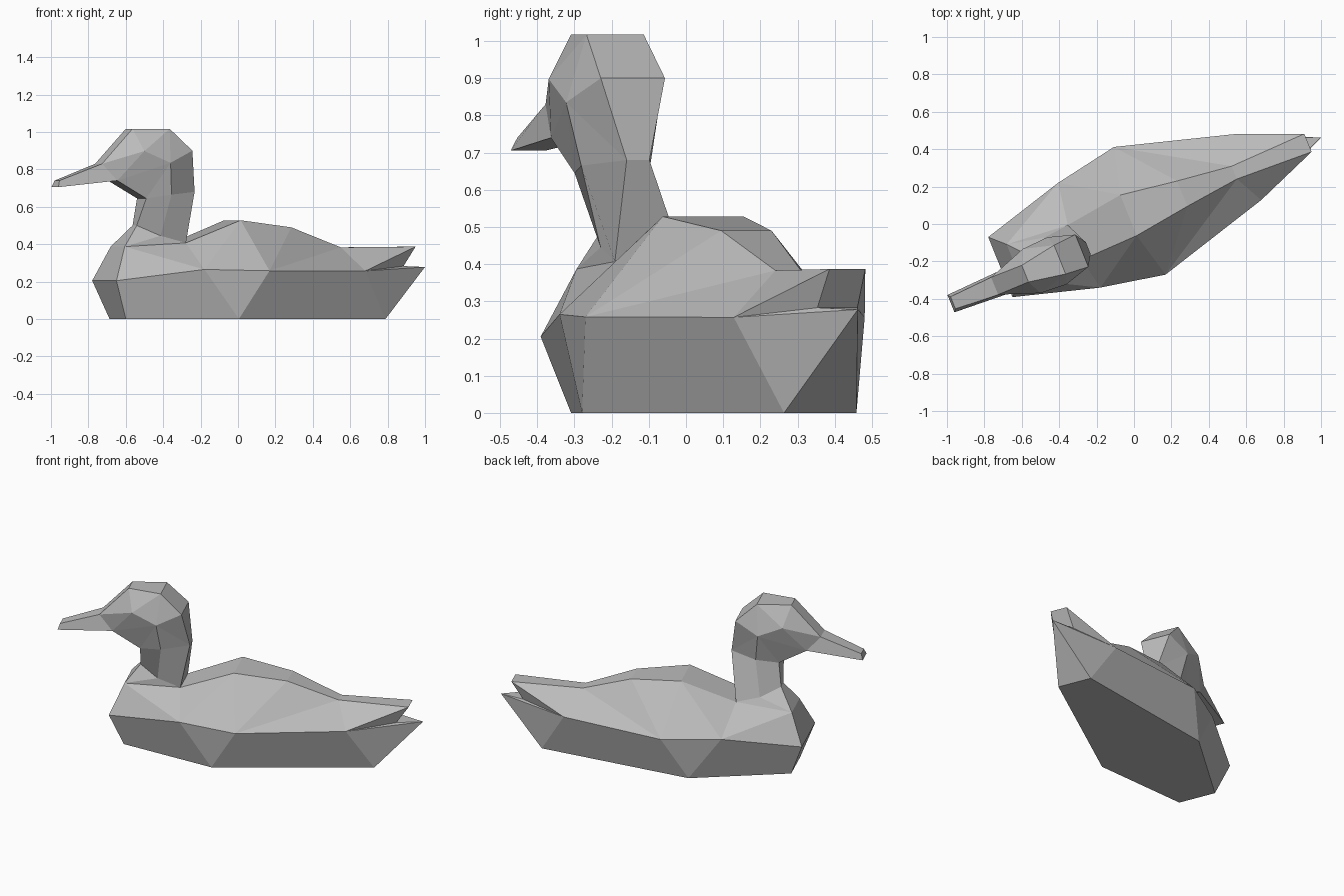
import bpy, bmesh, math
from mathutils import Matrix

cube = bpy.data.objects.get("Cube")
if cube:
    bpy.data.objects.remove(cube)

grey = bpy.data.materials.new("plain grey")
grey.use_nodes = True
COLOUR = (0.5, 0.5, 0.5, 1)
grey.diffuse_color = COLOUR
grey.node_tree.nodes["Principled BSDF"].inputs["Base Color"].default_value = COLOUR

TURN = Matrix.Rotation(math.radians(22), 4, "Z")
# Sideways centre line of each group of points
BODY, COLLAR, HEAD = 0.054, 0.027, -0.028

# One side's points: centre line, distance along, half width, height
POINTS = dict(
    keel_front=(BODY, -.672, .116, 0), keel_mid=(BODY, -.1, .315, 0),
    keel_back=(BODY, .83, .105, 0), chest=(BODY, -.749, .173, .205),
    flank=(BODY, -.294, .302, .265), belly=(BODY, .055, .368, .258),
    rump=(BODY, .679, .19, .257), tail=(BODY, 1.025, .052, .387),
    notch=(BODY, .953, .058, .283), stern=(BODY, 1.1, 0, .278),
    shoulder=(BODY, -.672, .1, .387), hump=(BODY, -.01, .117, .528),
    back=(BODY, .3, .073, .49), loin=(BODY, .6, .037, .383),
    nape_low=(COLLAR, -.33, .1, .407), side_low=(COLLAR, -.47, .085, .445),
    throat_low=(COLLAR, -.585, .03, .5),
    nape=(HEAD, -.275, .033, .68), side=(HEAD, -.435, .1, .665),
    throat=(HEAD, -.567, .066, .645),
    brow=(HEAD, -.602, .127, .898), cheek=(HEAD, -.455, .136, .835),
    occiput=(HEAD, -.312, .093, .9), crown=(HEAD, -.439, .083, 1.017),
    forehead=(HEAD, -.639, .048, 1.017), bridge=(HEAD, -.815, .05, .83),
    chin=(HEAD, -.734, .067, .74),
    bill_top=(HEAD, -1.055, .035, .74), bill_low=(HEAD, -1.067, .05, .705),
)


def other(name):
    """Name of the matching point on the other side."""
    if POINTS[name.strip("-")][2] == 0:
        return name
    return name[1:] if name[0] == "-" else "-" + name


def position(name):
    centre, along, half, height = POINTS[name.strip("-")]
    return TURN @ Matrix.Translation((along, centre + (half if name[0] == "-" else -half), height)).translation


def across(*names):
    """Face that spans the centre line."""
    return list(names) + [other(n) for n in reversed(names) if other(n) != n]


def build(part, sides, spans):
    bm = bmesh.new()
    verts = {}
    faces = [across(*s.split()) for s in spans]
    for s in sides:
        names = s.split()
        faces += [names, [other(n) for n in reversed(names)]]
    for names in faces:
        for n in names:
            if n not in verts:
                verts[n] = bm.verts.new(position(n))
        bm.faces.new([verts[n] for n in names])
    bmesh.ops.recalc_face_normals(bm, faces=bm.faces[:])
    mesh = bpy.data.meshes.new(part)
    bm.to_mesh(mesh)
    bm.free()
    mesh.materials.append(grey)
    bpy.context.collection.objects.link(bpy.data.objects.new(part, mesh))


# Hull, back and notched tail
build("body",
      ["keel_front keel_mid flank chest", "keel_mid belly flank",
       "keel_mid keel_back rump belly", "rump keel_back stern",
       "rump stern notch", "rump notch tail", "rump tail loin",
       "belly rump loin", "belly loin back", "belly back hump",
       "flank belly hump", "flank hump nape_low", "shoulder flank nape_low",
       "chest flank shoulder", "shoulder nape_low side_low",
       "shoulder side_low throat_low"],
      ["keel_front keel_mid keel_back", "keel_front chest", "chest shoulder",
       "shoulder throat_low", "throat_low side_low nape_low",
       "nape_low hump", "hump back", "back loin", "loin tail",
       "tail notch", "notch stern", "keel_back stern"])

# Neck
build("neck",
      ["nape_low nape side side_low", "side_low side throat throat_low"],
      ["throat_low throat", "nape_low nape", "throat side nape",
       "throat_low side_low nape_low"])

# Head
build("head",
      ["forehead brow crown", "brow cheek crown", "crown cheek occiput",
       "cheek nape occiput", "cheek side nape", "throat side cheek",
       "chin throat cheek", "brow chin cheek", "bridge chin brow",
       "forehead bridge brow"],
      ["forehead crown", "crown occiput", "occiput nape", "bridge forehead",
       "chin throat", "throat side nape", "bridge chin"])

# Bill
build("bill", ["bridge chin bill_low bill_top"],
      ["bridge bill_top", "chin bill_low", "bill_top bill_low", "bridge chin"])
